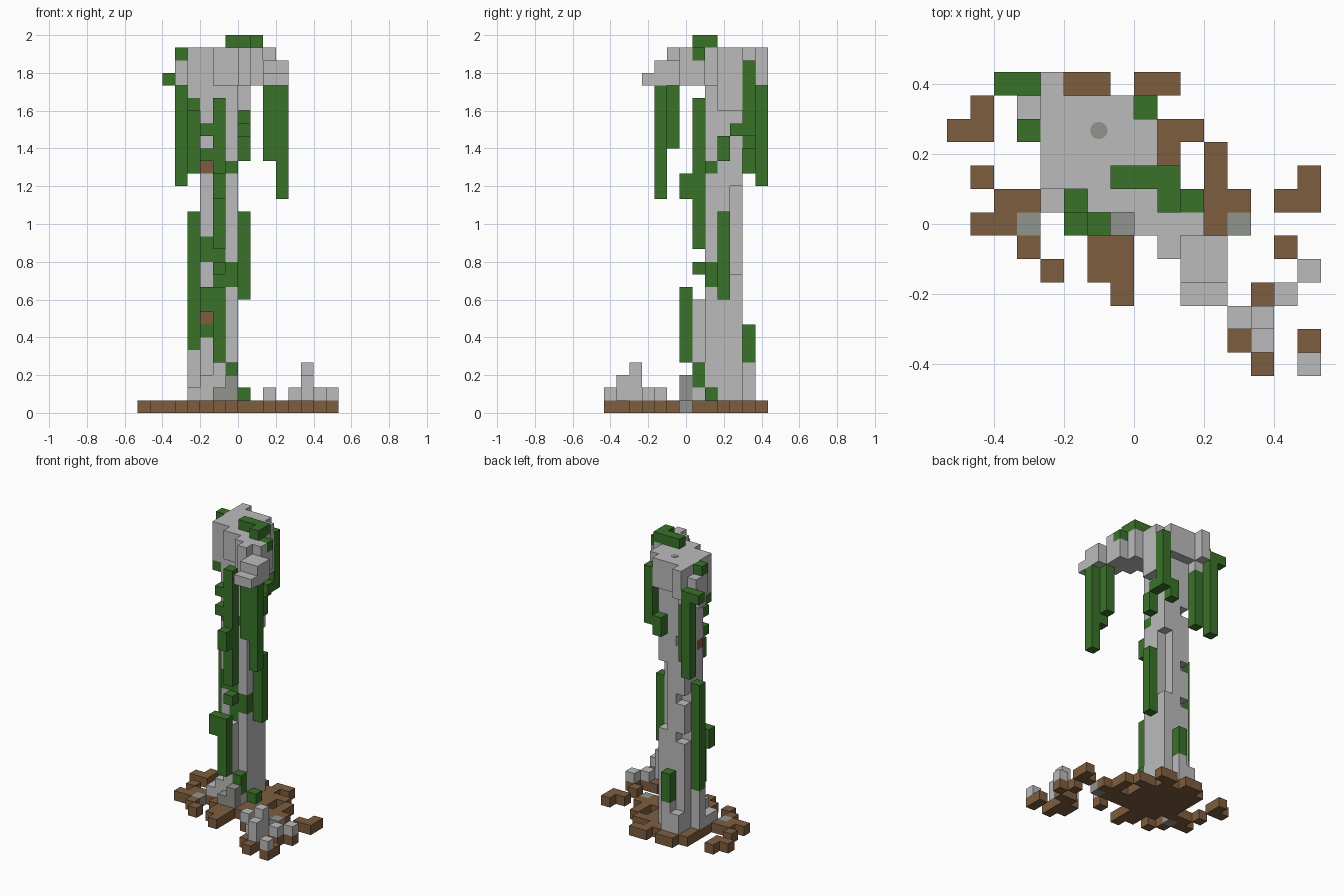
import bpy, bmesh
from mathutils import Vector

cube = bpy.data.objects.get("Cube")
if cube:
    bpy.data.objects.remove(cube, do_unlink=True)

U = 2 / 30                      # edge of one block
ORIGIN = Vector((-8 * U, -6.5 * U, 0))
cells = {}                      # block position -> part name
part_material = {}


def material(name, colour):
    m = bpy.data.materials.new(name)
    m.use_nodes = True
    m.diffuse_color = (*colour, 1)
    bsdf = m.node_tree.nodes["Principled BSDF"]
    bsdf.inputs["Base Color"].default_value = (*colour, 1)
    bsdf.inputs["Roughness"].default_value = 0.9
    return m


STONE = material("pale stone", (0.5, 0.5, 0.5))
DARK = material("dark stone", (0.285, 0.295, 0.27))
VINE = material("vine green", (0.041, 0.17, 0.022))
EARTH = material("brown earth", (0.21, 0.11, 0.05))


def put(part, mat, i, j, k, i2=None, j2=None, k2=None):
    """Fill a box of blocks; a later part replaces an earlier one."""
    part_material[part] = mat
    for x in range(i, (i if i2 is None else i2) + 1):
        for y in range(j, (j if j2 is None else j2) + 1):
            for z in range(k, (k if k2 is None else k2) + 1):
                cells[x, y, z] = part


def put_map(part, mat, rows, mark, top_row, k, k2):
    """Fill blocks from a plan drawn with the back row first."""
    for r, row in enumerate(rows.split()):
        for x, c in enumerate(row):
            if c == mark:
                put(part, mat, x, top_row - r, k, k2=k2)


def strand(i, j, k, k2):
    put("vines", VINE, i, j, k, k2=k2)


# Broken ground
GROUND = """
.....BB.BB......
.B..BBBBB.......
BB..BBBBBBB.....
....BBBBBB.B....
.B..BBBBBB.B...B
..BBBBBBBBBBB.BB
.BBD.BBBBBBBD...
...B..BB......B.
....B.BB..B....B
.......B.....BB.
............BB..
............BB.B
.............B.B
"""
put_map("ground", EARTH, GROUND, "B", 12, 0, 0)
put_map("dark_stones", DARK, GROUND, "D", 12, 0, 0)
put("dark_stones", DARK, 6, 6, 1)
put("dark_stones", DARK, 7, 6, 1, k2=2)

# Fallen rubble
for i, j, top in ((15, 0, 1), (13, 1, 2), (12, 2, 1), (13, 2, 3),
                  (14, 3, 1), (15, 4, 1), (10, 4, 1)):
    put("rubble", STONE, i, j, 1, k2=top)

# Pillar with crumbled back corners and worn footing
put("pillar", STONE, 5, 8, 1, 7, 9, 25)
put("pillar", STONE, 6, 10, 1, k2=25)
for low, high in ((1, 9), (11, 13), (15, 19), (21, 25)):
    put("pillar", STONE, 5, 10, low, k2=high)
for low, high in ((1, 10), (18, 25)):
    put("pillar", STONE, 7, 10, low, k2=high)
put("pillar", STONE, 8, 9, 24, 8, 10, 25)
put("pillar", STONE, 6, 7, 1, k2=8)
put("pillar", STONE, 5, 7, 1, k2=2)
put("pillar", STONE, 7, 7, 1)
put("pillar", STONE, 4, 9, 1, k2=4)
put("pillar", STONE, 4, 7, 1, 4, 8, 1)
put("pillar", STONE, 5, 11, 1, 6, 11, 2)
put("pillar", STONE, 6, 11, 3)

# Broken capital and its overhanging arm
CAPITAL = """
....S......
....SSSS...
....SSSSS..
....SSSSS..
....SSSSSS.
......SSSSS
........SSS
.........S.
"""
put_map("capital", STONE, CAPITAL, "S", 12, 26, 28)
put("capital", STONE, 3, 10, 26, 3, 11, 27)
put("capital", STONE, 4, 8, 25, 4, 11, 25)
put("capital", STONE, 4, 9, 24)
put("capital", STONE, 10, 4, 26, 11, 5, 27)
put("capital", STONE, 10, 3, 26, 11, 3, 26)

# Vines on the top and hanging from the capital
put("vines", VINE, 7, 8, 29, 9, 8, 29)
strand(9, 7, 29, 29)
strand(10, 7, 28, 28)
strand(3, 10, 28, 28)
strand(3, 12, 18, 26)
strand(2, 12, 26, 26)
strand(4, 11, 19, 24)
strand(4, 8, 24, 24)
strand(8, 11, 22, 27)
strand(7, 11, 21, 22)
strand(11, 4, 17, 25)
strand(10, 4, 20, 25)
strand(10, 5, 21, 25)

# Vines climbing the pillar
strand(6, 7, 13, 24)
strand(6, 7, 11, 11)
strand(6, 8, 9, 12)
strand(6, 6, 4, 9)
strand(6, 6, 17, 18)
strand(5, 8, 6, 6)
strand(5, 6, 8, 9)
strand(5, 8, 12, 13)
strand(5, 7, 20, 20)
strand(5, 7, 22, 22)
strand(4, 9, 5, 15)
strand(8, 9, 9, 15)
strand(7, 8, 10, 11)
strand(7, 7, 2, 3)
strand(8, 8, 1, 1)
strand(6, 11, 4, 6)
strand(7, 8, 19, 19)
strand(8, 9, 20, 21)
strand(8, 10, 22, 22)

# Exposed brown blocks
for k in (7, 19):
    put("earth_patches", EARTH, 5, 8, k)

# Turn each part into a mesh of its exposed block faces
for part, mat in part_material.items():
    bm = bmesh.new()
    for cell, owner in cells.items():
        if owner != part:
            continue
        for axis in range(3):
            for side in (0, 1):
                n = list(cell)
                n[axis] += 2 * side - 1
                if tuple(n) in cells:
                    continue
                corners = []
                for u, v in ((0, 0), (1, 0), (1, 1), (0, 1)):
                    p = list(cell)
                    p[axis] += side
                    p[(axis + 1) % 3] += u
                    p[(axis + 2) % 3] += v
                    corners.append(bm.verts.new(Vector(p) * U + ORIGIN))
                bm.faces.new(corners if side else corners[::-1])
    bmesh.ops.remove_doubles(bm, verts=bm.verts, dist=U / 100)
    mesh = bpy.data.meshes.new(part)
    bm.to_mesh(mesh)
    bm.free()
    mesh.materials.append(mat)
    bpy.context.collection.objects.link(bpy.data.objects.new(part, mesh))

# Small dark spot on the capital
bpy.ops.mesh.primitive_cylinder_add(
    vertices=12, radius=0.025, depth=0.004,
    location=Vector((6.5, 10.5, 29)) * U + ORIGIN)
spot = bpy.context.object
spot.name = "capital_spot"
spot.data.materials.append(DARK)
